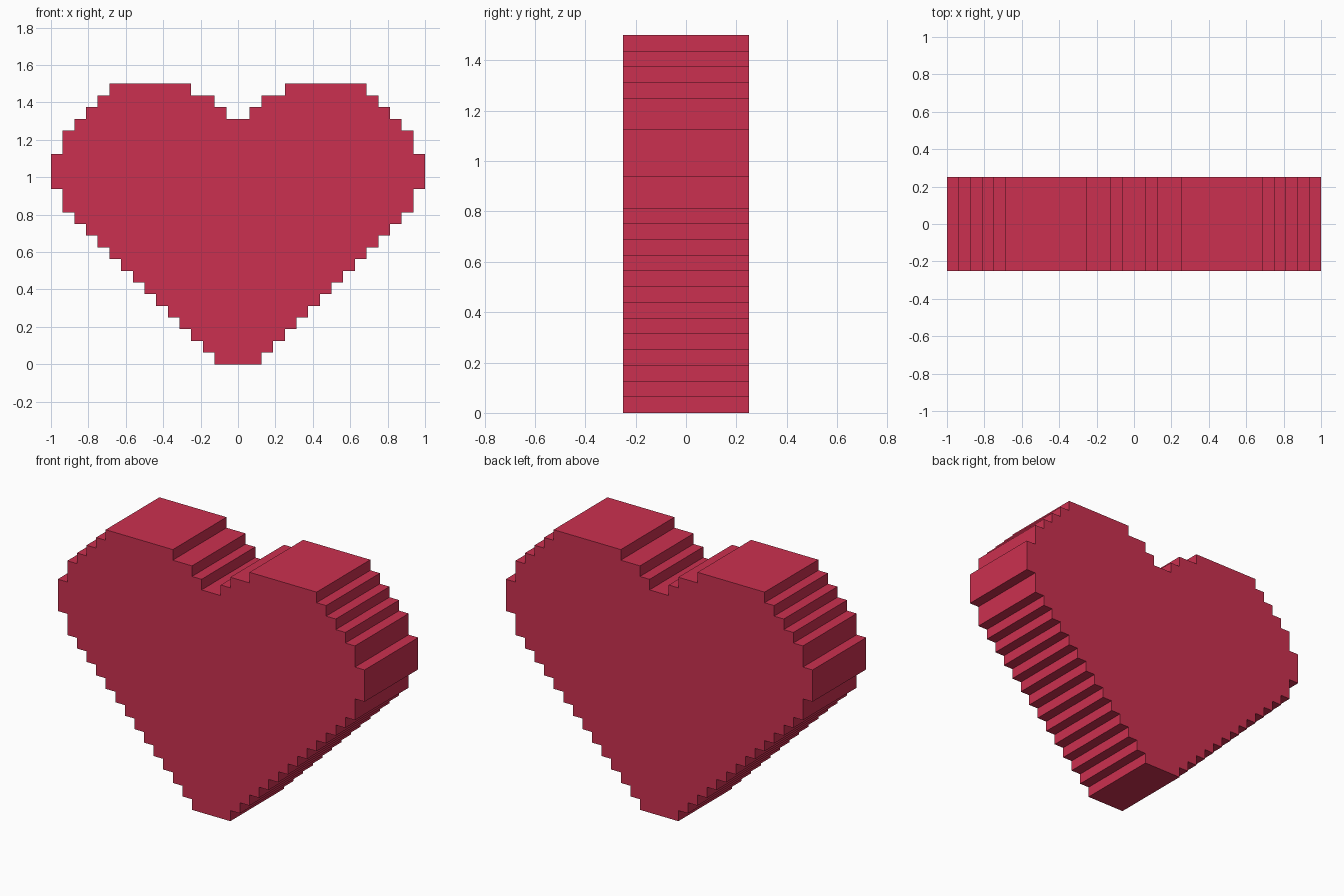
import bpy, bmesh

if "Cube" in bpy.data.objects:
    bpy.data.objects.remove(bpy.data.objects["Cube"])

CELL = 0.0625      # size of one pixel step
DEPTH = 0.5

# Right half outline: (outer half-width in cells, number of rows), bottom to top
outer = [(w, 1) for w in range(2, 15)] + [(15, 2), (16, 3), (15, 2),
         (14, 1), (13, 1), (12, 1), (11, 1)]
# Notch between the lobes: half-width per row, top to bottom
notch = [4, 2, 1]

right = []
row = 0
for width, rows in outer:
    right += [(width, row), (width, row + rows)]
    row += rows
for width in notch:
    right += [(width, row), (width, row - 1)]
    row -= 1

# Mirror to the left half to close the loop
outline = right + [(-x, z) for x, z in reversed(right)]

# Extrude the stepped profile through the depth
bm = bmesh.new()
verts = [bm.verts.new((x * CELL, -DEPTH / 2, z * CELL)) for x, z in outline]
face = bm.faces.new(verts)
result = bmesh.ops.extrude_face_region(bm, geom=[face], use_keep_orig=True)
moved = [g for g in result["geom"] if isinstance(g, bmesh.types.BMVert)]
bmesh.ops.translate(bm, verts=moved, vec=(0, DEPTH, 0))
bmesh.ops.recalc_face_normals(bm, faces=bm.faces)

mesh = bpy.data.meshes.new("pixel_heart")
bm.to_mesh(mesh)
bm.free()
heart = bpy.data.objects.new("pixel_heart", mesh)
bpy.context.collection.objects.link(heart)

# Red colour
red = bpy.data.materials.new("heart_red")
red.diffuse_color = (0.6, 0.03, 0.08, 1)
red.use_nodes = True
red.node_tree.nodes["Principled BSDF"].inputs["Base Color"].default_value = red.diffuse_color
mesh.materials.append(red)
